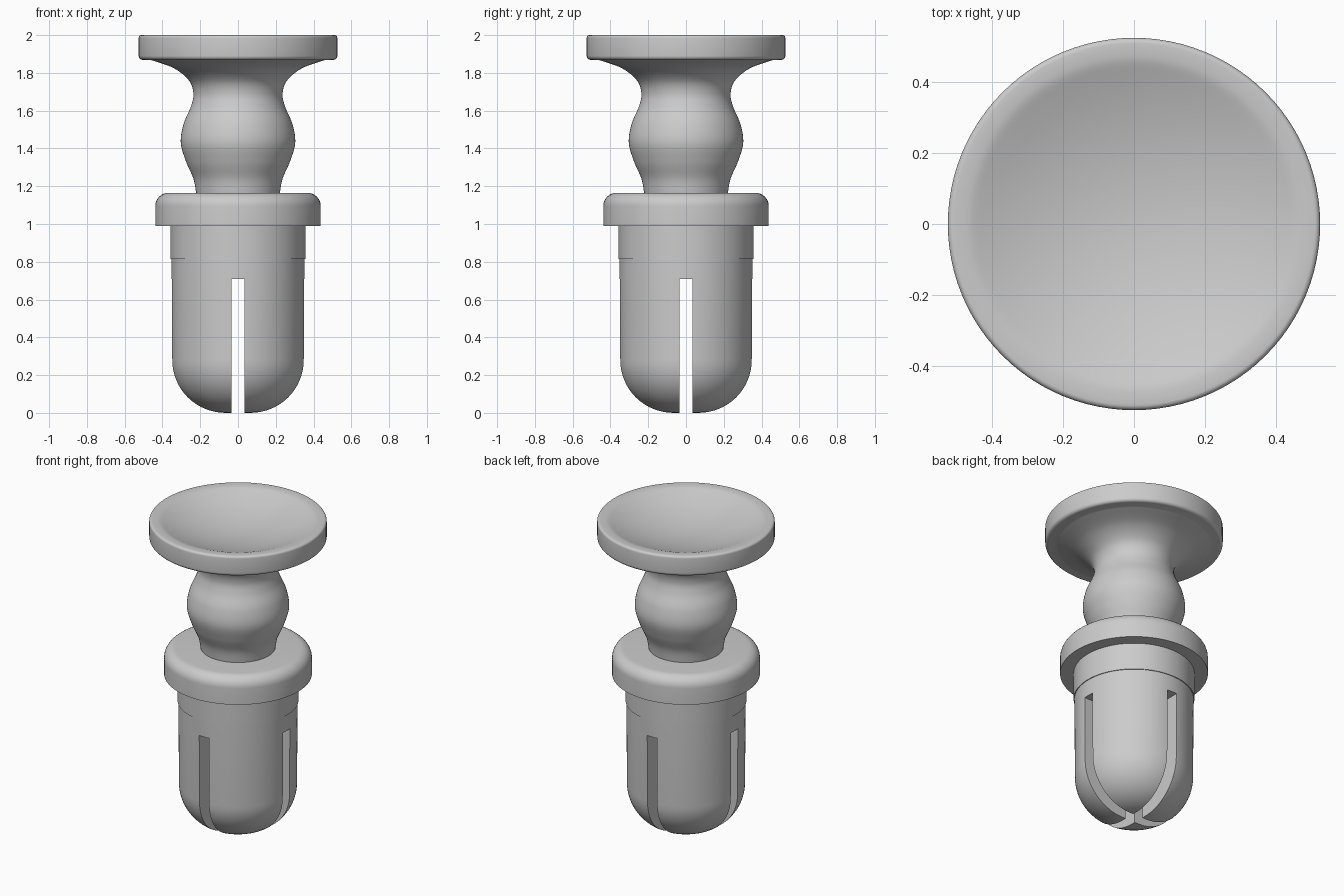
import bpy
from math import sin, cos, pi, radians

if "Cube" in bpy.data.objects:
    bpy.data.objects.remove(bpy.data.objects["Cube"])

SEGMENTS = 96

grey = bpy.data.materials.new("satin grey")
grey.use_nodes = True
grey.diffuse_color = (0.6, 0.6, 0.6, 1)
grey.node_tree.nodes["Principled BSDF"].inputs["Base Color"].default_value = (0.6, 0.6, 0.6, 1)


def arc(r, z, radius, start, end, steps=8):
    """Profile points on a circular fillet centred at (r, z), angles in degrees."""
    angles = [radians(start + (end - start) * i / steps) for i in range(steps + 1)]
    return [(r + radius * cos(a), z + radius * sin(a)) for a in angles]


def spline(points, steps=8):
    """Smooth curve through the given profile points."""
    ext = [points[0]] + points + [points[-1]]
    out = []
    for p0, p1, p2, p3 in zip(ext, ext[1:], ext[2:], ext[3:]):
        for i in range(steps):
            t = i / steps
            out.append(tuple(
                b + t * ((c - a) + t * (2 * a - 5 * b + 4 * c - d + t * (3 * b - a - 3 * c + d))) / 2
                for a, b, c, d in zip(p0, p1, p2, p3)))
    return out + [points[-1]]


def lathe(name, profile):
    """Closed solid of revolution; the profile runs from the bottom axis to the top axis."""
    verts, rings, faces = [], [], []
    for r, z in profile:
        count = 1 if r < 1e-5 else SEGMENTS
        rings.append([len(verts) + i for i in range(count)])
        verts += [(r * cos(2 * pi * i / SEGMENTS), r * sin(2 * pi * i / SEGMENTS), z)
                  for i in range(count)]
    for low, high in zip(rings, rings[1:]):
        for i in range(SEGMENTS):
            j = (i + 1) % SEGMENTS
            quad = [low[i % len(low)], low[j % len(low)], high[j % len(high)], high[i % len(high)]]
            faces.append(list(dict.fromkeys(quad)))
    mesh = bpy.data.meshes.new(name)
    mesh.from_pydata(verts, [], faces)
    mesh.materials.append(grey)
    obj = bpy.data.objects.new(name, mesh)
    bpy.context.collection.objects.link(obj)
    return obj


def activate(obj):
    bpy.ops.object.select_all(action='DESELECT')
    obj.select_set(True)
    bpy.context.view_layer.objects.active = obj


# Round-nosed plug that the cross slots split into four prongs
plug = lathe("split_plug", [(0, 0)] + arc(0.07, 0.28, 0.28, -90, 0, 16)
             + [(0.353, 0.815), (0, 0.815)])
for size in ((0.07, 2, 0.91), (2, 0.07, 0.91)):
    bpy.ops.mesh.primitive_cube_add(size=1, location=(0, 0, 0.255))
    cutter = bpy.context.object
    cutter.name = "slot_cutter"
    cutter.scale = size
    cutter.hide_render = True
    activate(plug)
    slot = plug.modifiers.new("slot", 'BOOLEAN')
    slot.operation = 'DIFFERENCE'
    slot.solver = 'EXACT'
    slot.object = cutter
    bpy.ops.object.modifier_apply(modifier=slot.name)
    bpy.data.objects.remove(cutter)

# Shoulder band and flange
shoulder = lathe("shoulder_band", [(0, 0.815), (0.358, 0.815), (0.358, 0.99), (0, 0.99)])
flange = lathe("flange", [(0, 0.99), (0.438, 0.99)] + arc(0.368, 1.095, 0.07, 0, 90) + [(0, 1.165)])

# Waisted grip flaring into a dished cap
grip = spline([(0.222, 1.165), (0.236, 1.24), (0.275, 1.33), (0.303, 1.43), (0.288, 1.53),
               (0.25, 1.62), (0.236, 1.69), (0.26, 1.76), (0.34, 1.825), (0.46, 1.868)])
dish = [(0.43 * (1 - i / 12), 1.985 - 0.085 * (1 - (1 - i / 12) ** 2)) for i in range(13)]
knob = lathe("dished_knob", [(0, 1.165)] + grip + arc(0.505, 1.89, 0.021, -90, 0, 5)
             + arc(0.511, 1.985, 0.015, 0, 90, 5) + spline([(0.5, 2), (0.465, 1.997), (0.43, 1.985)], 4)[1:-1]
             + dish)

for obj in (plug, shoulder, flange, knob):
    activate(obj)
    bpy.ops.object.shade_smooth_by_angle(angle=radians(30))
